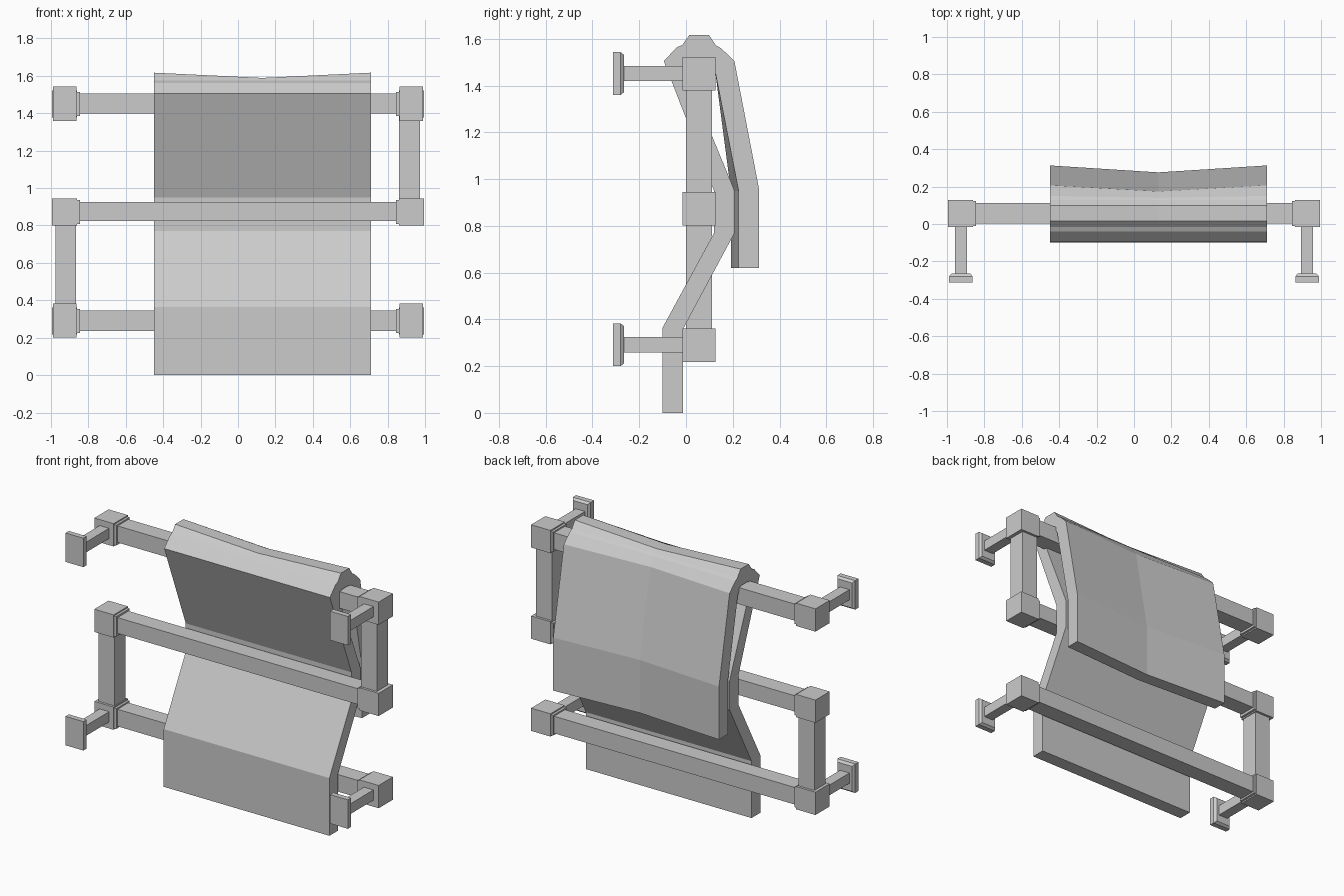
import bpy, bmesh

if "Cube" in bpy.data.objects:
    bpy.data.objects.remove(bpy.data.objects["Cube"])


def box(name, x, y, z, chamfer_back=0.0):
    """Box from (min, max) ranges; optionally narrow its +y face."""
    bm = bmesh.new()
    bmesh.ops.create_cube(bm, size=1)
    for v in bm.verts:
        back = v.co.y > 0
        s = chamfer_back if back else 0.0
        for i, (a, b) in enumerate((x, y, z)):
            hi = v.co[i] > 0
            inset = 0 if i == 1 else (-s if hi else s)
            v.co[i] = (b if hi else a) + inset
    return finish(name, bm)


def finish(name, bm):
    bmesh.ops.recalc_face_normals(bm, faces=bm.faces)
    me = bpy.data.meshes.new(name)
    bm.to_mesh(me)
    bm.free()
    ob = bpy.data.objects.new(name, me)
    bpy.context.collection.objects.link(ob)
    return ob


# Horizontal rails, S-shaped run
heights = {"top": (1.40, 1.505), "middle": (0.825, 0.925), "bottom": (0.237, 0.345)}
for level, z in heights.items():
    box(level + "_rail", (-0.92, 0.92), (0.003, 0.112), z)

# Vertical posts: right links top and middle, left links middle and bottom
box("right_post", (0.86, 0.972), (0.0, 0.112), (0.87, 1.45))
box("left_post", (-0.976, -0.865), (0.0, 0.112), (0.29, 0.87))

# Corner fittings with collars, wall arms and plates
for side, s in (("left", -1), ("right", 1)):
    def xr(a, b):
        return tuple(sorted((s * a, s * b)))
    for level, zc in (("top", 1.45), ("middle", 0.873), ("bottom", 0.29)):
        tag = side + "_" + level
        box(tag + "_fitting", xr(0.86, 0.995), (-0.015, 0.127), (zc - 0.072, zc + 0.072))
        box(tag + "_collar", xr(0.845, 0.87), (-0.01, 0.122), (zc - 0.064, zc + 0.064))
        if level != "middle":
            box(tag + "_arm", xr(0.892, 0.958), (-0.28, 0.02), (zc - 0.031, zc + 0.034))
            box(tag + "_plate", xr(0.863, 0.988), (-0.313, -0.28), (zc - 0.09, zc + 0.093))
            box(tag + "_plate_rim", xr(0.863, 0.988), (-0.28, -0.265), (zc - 0.09, zc + 0.093), 0.012)

# Towel draped over the top rail: outer then inner profile as
# (y, z, dy, dz), where dy and dz are the sag at the middle section
outer = [(-0.10, 0, 0, 0), (-0.10, 0.365, 0, 0), (0.12, 0.77, 0, 0), (0.12, 0.95, 0, 0),
         (-0.095, 1.505, 0, 0), (-0.04, 1.563, 0, 0), (-0.015, 1.575, 0, 0),
         (0.015, 1.617, 0, -0.028), (0.098, 1.617, 0, -0.028), (0.128, 1.572, 0, 0),
         (0.15, 1.56, -0.01, 0), (0.207, 1.505, -0.033, 0), (0.313, 0.955, -0.037, 0),
         (0.313, 0.62, -0.037, 0)]
inner = [(-0.012, 0, 0, 0), (-0.012, 0.36, 0, 0), (0.208, 0.77, 0, 0), (0.208, 0.95, 0, 0),
         (0.0, 1.455, 0, 0), (0.02, 1.51, 0, 0), (0.095, 1.51, 0, 0), (0.125, 1.46, 0, 0),
         (0.225, 0.95, -0.033, 0), (0.225, 0.62, -0.033, 0)]
profile = outer + inner[::-1]
bm = bmesh.new()
rings = [[bm.verts.new((x, y + k * dy, z + k * dz)) for y, z, dy, dz in profile]
         for x, k in ((-0.45, 0), (0.13, 1), (0.71, 0))]
n = len(profile)
for a, b in zip(rings, rings[1:]):
    for i in range(n):
        j = (i + 1) % n
        bm.faces.new((a[i], a[j], b[j], b[i]))
bm.faces.new(rings[0])
bm.faces.new(rings[-1])
finish("towel", bm)
